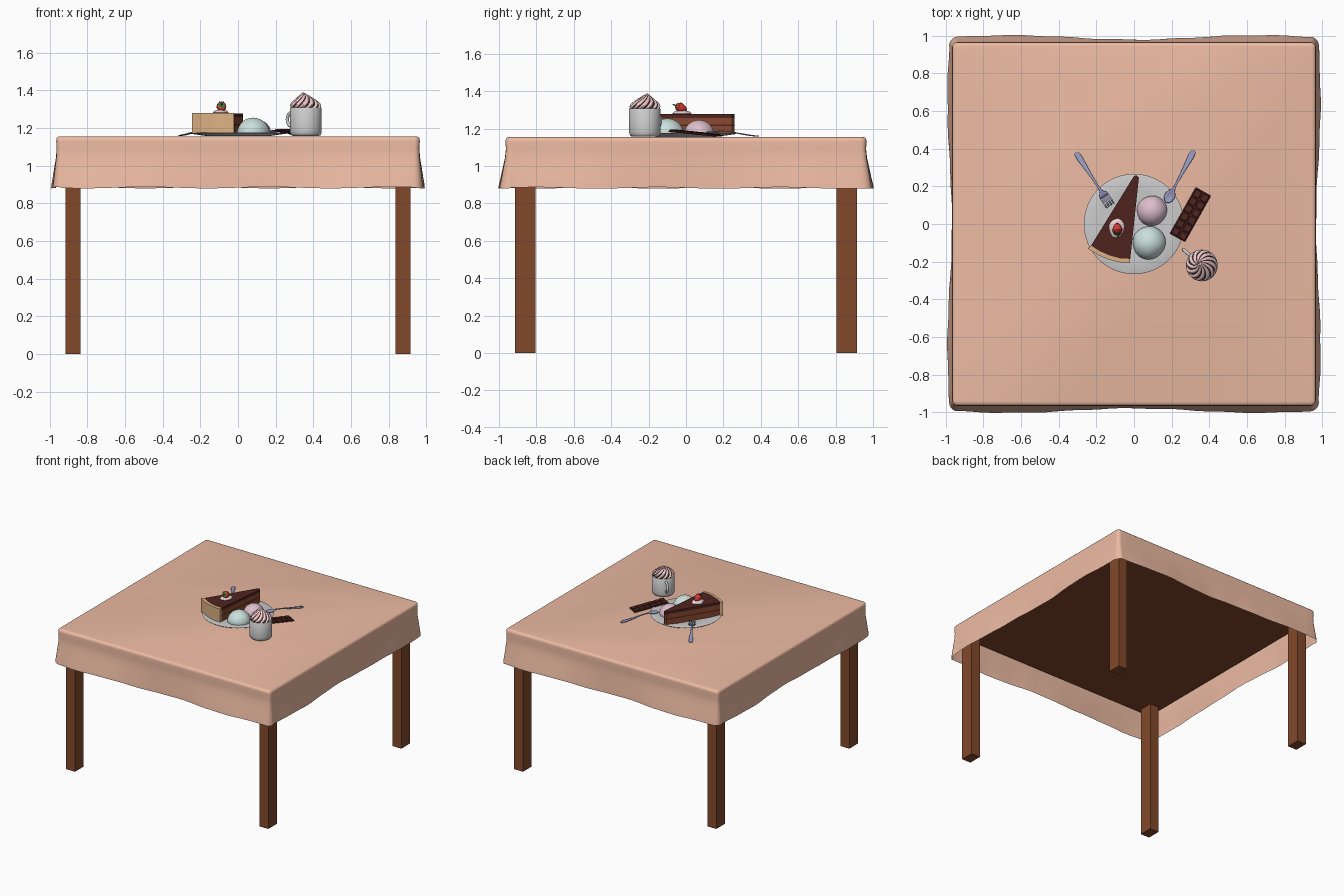
import bpy, bmesh
from math import sin, cos, pi, radians
from mathutils import Vector, Matrix

if "Cube" in bpy.data.objects:
    bpy.data.objects.remove(bpy.data.objects["Cube"])


def mat(name, hexcol):
    def lin(i):
        c = int(hexcol[i:i + 2], 16) / 255
        return c / 12.92 if c < 0.04 else ((c + 0.055) / 1.055) ** 2.4
    m = bpy.data.materials.new(name)
    m.diffuse_color = (lin(0), lin(2), lin(4), 1)
    m.use_nodes = True
    m.node_tree.nodes["Principled BSDF"].inputs["Base Color"].default_value = m.diffuse_color
    return m


WOOD, CLOTH = mat("wood", "82492B"), mat("cloth", "EDBBA3")
CHOC, SPONGE, CRUST = mat("chocolate", "4E241F"), mat("sponge", "8A4A30"), mat("crust", "DDB284")
PINK, MINT, CREAM = mat("pink_ice", "DDBFCB"), mat("mint_ice", "CBE0DC"), mat("cream", "EBCFD2")
RED, GREEN, STEEL = mat("berry", "D23A34"), mat("leaf", "2F7A35"), mat("steel", "9A9CC4")


def make(name, bm, mats=None, smooth=True):
    bmesh.ops.recalc_face_normals(bm, faces=bm.faces)
    me = bpy.data.meshes.new(name)
    bm.to_mesh(me)
    bm.free()
    ob = bpy.data.objects.new(name, me)
    bpy.context.collection.objects.link(ob)
    for m in (mats if isinstance(mats, list) else [mats] if mats else []):
        me.materials.append(m)
    if smooth:
        bpy.ops.object.select_all(action='DESELECT')
        ob.select_set(True)
        bpy.context.view_layer.objects.active = ob
        bpy.ops.object.shade_smooth_by_angle(angle=radians(40))
    return ob


def box(bm, lo, hi, mtx=Matrix()):
    lo, hi = Vector(lo), Vector(hi)
    bmesh.ops.create_cube(bm, size=1, matrix=mtx @ Matrix.Translation((lo + hi) / 2)
                          @ Matrix.Diagonal((*(hi - lo), 1)))


def lathe(name, prof, m, mtx, n=40, bump=0):
    bm = bmesh.new()
    rings = [[bm.verts.new(mtx @ Vector((r * (1 + bump * sin(3 * a + 40 * z)) * cos(a),
                                         r * (1 + bump * sin(2 * a - 30 * z)) * sin(a), z)))
              for a in (2 * pi * i / n for i in range(n))] for r, z in prof]
    for p, q in zip(rings, rings[1:]):
        for i in range(n):
            bm.faces.new((p[i], p[(i + 1) % n], q[(i + 1) % n], q[i]))
    bmesh.ops.remove_doubles(bm, verts=bm.verts, dist=1e-5)
    return make(name, bm, m)


def prism(name, pts, z0, z1, m):
    bm = bmesh.new()
    f = bm.faces.new([bm.verts.new((x, y, z0)) for x, y in pts])
    r = bmesh.ops.extrude_face_region(bm, geom=[f])
    bmesh.ops.translate(bm, vec=(0, 0, z1 - z0), verts=[v for v in r["geom"] if isinstance(v, bmesh.types.BMVert)])
    bm.faces.ensure_lookup_table()
    return make(name, bm, m, False)


# Table top and legs
bm = bmesh.new()
box(bm, (-.95, -.95, 1.08), (.95, .95, 1.145))
make("table_top", bm, WOOD, False)
for sx, nx in ((-1, "left"), (1, "right")):
    for sy, ny in ((-1, "front"), (1, "back")):
        bm = bmesh.new()
        box(bm, (sx * .875 - .04, sy * .86 - .055, 0), (sx * .875 + .04, sy * .86 + .055, 1.09))
        make(f"{ny}_{nx}_leg", bm, WOOD, False)

# Tablecloth: rounded square rings flaring into a wavy hem
H, R, N = .955, .02, 28
loop = []
for k in range(4):
    rot = Matrix.Rotation(k * pi / 2, 2)
    for i in range(N):
        u = -1 + 2 * i / N
        loop.append((rot @ Vector((H, u * (H - R))), rot @ Vector((1, 0)), u))
    for i in range(6):
        a = pi / 2 * i / 6
        n = Vector((cos(a), sin(a)))
        loop.append((rot @ (Vector((H - R, H - R)) + n * R), rot @ n, 1))
bm = bmesh.new()
rings = []
for z, off, w in ((1.155, -.012, 0), (1.152, .001, 0), (1.144, .008, 0), (1.13, .01, 0), (1.09, .006, .05),
                  (1.04, .006, .2), (.99, .008, .45), (.94, .009, .7), (.905, .01, .9), (.883, .01, 1)):
    ring = []
    for p, n, u in loop:
        wave = .013 - .012 * cos(pi * u / .7) + .002 * sin(21 * u) + .012 * n.y ** 2
        q = p + n * (off + w * wave)
        ring.append(bm.verts.new((q.x, q.y, z + .004 * w * sin(9 * u + 3 * n.x))))
    rings.append(ring)
bm.faces.new(rings[0])
for p, q in zip(rings, rings[1:]):
    for i in range(len(p)):
        j = (i + 1) % len(p)
        bm.faces.new((p[i], p[j], q[j], q[i]))
make("tablecloth", bm, CLOTH)

# Plate
lathe("plate", [(0, 1.156), (.16, 1.156), (.262, 1.170), (.266, 1.174), (.262, 1.176), (.18, 1.168), (0, 1.168)],
      None, Matrix(), 64)

# Cake slice in layers with a crust at the wide end
inner = [(-.02, -.185), (-.075, -.182), (-.13, -.167), (-.18, -.145), (-.228, -.115)]
outer = [(-.02, -.207), (-.078, -.203), (-.137, -.188), (-.19, -.165), (-.245, -.130)]
wedge = [(0, .255), (.015, .258), (.026, .247)] + inner
for name, z0, z1, m in (("lower_sponge", 1.169, 1.213, SPONGE), ("filling", 1.213, 1.221, CHOC),
                        ("upper_sponge", 1.221, 1.257, SPONGE), ("icing", 1.257, 1.277, CHOC)):
    prism("cake_" + name, wedge, z0, z1, m)
prism("cake_crust", inner + outer[::-1], 1.169, 1.279, CRUST)

# Cream dollop, strawberry and its leaves
lathe("cake_cream", [(0, 0), (.042, 0), (.046, .006), (.038, .014), (.02, .02), (0, .022)], CREAM,
      Matrix.Translation((-.092, -.022, 1.276)) @ Matrix.Diagonal((.9, 1.1, 1, 1)), 24, .06)
axis = Vector((.05, -.9, .4)).normalized()
tilt = Matrix.Translation((-.09, .004, 1.297)) @ axis.to_track_quat('Z', 'Y').to_matrix().to_4x4()
lathe("strawberry", [(0, 0), (.009, .003), (.019, .017), (.026, .036), (.025, .048), (.016, .057), (0, .06)],
      RED, tilt, 24)
bm = bmesh.new()
for i in range(6):
    a = i * pi / 3
    v = [bm.verts.new(tilt @ Vector(c)) for c in (
        (0, 0, .061), (.012 * cos(a - .5), .012 * sin(a - .5), .064),
        (.026 * cos(a), .026 * sin(a), .058), (.012 * cos(a + .5), .012 * sin(a + .5), .064))]
    bm.faces.new(v)
bmesh.ops.create_cone(bm, segments=8, cap_ends=True, radius1=.004, radius2=.003, depth=.022,
                      matrix=tilt @ Matrix.Translation((0, 0, .07)))
make("strawberry_leaves", bm, GREEN)

# Ice cream scoops
for name, x, y, r, m in (("pink_scoop", .095, .07, .08, PINK), ("mint_scoop", .08, -.1, .088, MINT)):
    prof = [(r * .97, 0)] + [(r * cos(t), r * sin(t)) for t in (pi / 2 * i / 12 for i in range(1, 13))]
    lathe(name, [(0, 0)] + prof, m, Matrix.Translation((x, y, 1.166)), 32, .025)


# Cutlery: strips of (distance, half width, height, dish depth) along a direction
def cutlery(name, start, end, rows, tines=False):
    d = (Vector(end) - Vector(start)).to_3d().normalized()
    side = Vector((-d.y, d.x, 0))
    o = Vector((*start, 0))
    bm = bmesh.new()
    grid = [[bm.verts.new(o + d * s + side * w * t + Vector((0, 0, z - dip * (1 - t * t))))
             for t in (-1, -.5, 0, .5, 1)] for s, w, z, dip in rows]
    for p, q in zip(grid, grid[1:]):
        for i in range(4):
            bm.faces.new((p[i], p[i + 1], q[i + 1], q[i]))
    if tines:
        s0, w0, z0, _ = rows[-1]
        for i in range(4):
            c = (i - 1.5) * w0 * .56
            pts = [(s0 - .001, z0), (s0 + .03, z0 - .004), (s0 + .058, z0 + .001)]
            edge = [[bm.verts.new(o + d * s + side * (c + e) + Vector((0, 0, z))) for e in (-.0035, .0035)]
                    for s, z in pts]
            for p, q in zip(edge, edge[1:]):
                bm.faces.new((p[0], p[1], q[1], q[0]))
    ob = make(name, bm, STEEL)
    mod = ob.modifiers.new("thickness", 'SOLIDIFY')
    mod.thickness, mod.offset = .004, 0


handle = [(0, .006, 1.160, 0), (.006, .012, 1.160, 0), (.03, .016, 1.162, 0), (.07, .013, 1.167, 0),
          (.12, .009, 1.175, 0), (.17, .006, 1.183, 0), (.215, .006, 1.187, 0)]
cutlery("fork", (-.308, .38), (-.125, .097), handle + [
    (.245, .008, 1.184, 0), (.262, .022, 1.180, .002), (.279, .026, 1.177, .001)], True)
cutlery("spoon", (.318, .388), (.172, .115), handle + [
    (.235, .010, 1.187, .002), (.25, .021, 1.186, .005), (.268, .027, 1.185, .009),
    (.288, .025, 1.184, .008), (.303, .016, 1.184, .004), (.31, .004, 1.184, 0)])

# Chocolate bar leaning on the plate rim
a, b = Vector((.230, -.073, 1.182)), Vector((.368, .172, 1.158))
ux = (b - a).normalized()
uy = Vector((-ux.y, ux.x, 0)).normalized()
frame = Matrix.Translation(a) @ Matrix((ux, uy, ux.cross(uy))).transposed().to_4x4()
bm = bmesh.new()
box(bm, (0, -.046, 0), (.282, .046, .007), frame)
for i in range(6):
    for j in (-1, 0):
        box(bm, (.004 + i * .046, .003 + j * .045, .005), (.044 + i * .046, .042 + j * .045, .013), frame)
bar = make("chocolate_bar", bm, CHOC, False)
bev = bar.modifiers.new("bevel", 'BEVEL')
bev.width, bev.segments = .003, 1

# Mug with handle
C = Vector((.36, -.22, 0))
lathe("mug", [(0, 1.157), (.068, 1.157), (.077, 1.161), (.083, 1.172), (.084, 1.19), (.084, 1.303), (.081, 1.307),
              (.076, 1.303), (.075, 1.28), (0, 1.28)], None, Matrix.Translation(C))
cu = bpy.data.curves.new("mug_handle", 'CURVE')
cu.dimensions, cu.bevel_depth, cu.bevel_resolution, cu.use_fill_caps = '3D', .009, 3, True
sp = cu.splines.new('POLY')
sp.points.add(16)
for i, p in enumerate(sp.points):
    t = -pi / 2 + pi * i / 16
    r = .08 + .049 * max(cos(t), 0) ** .6
    p.co = (C.x - .76 * r, C.y + .65 * r, 1.245 + .037 * sin(t), 1)
ob = bpy.data.objects.new("mug_handle", cu)
bpy.context.collection.objects.link(ob)

# Striped whipped swirl
bm = bmesh.new()
K, S = 12, 6
rings = []
for j, (r, z) in enumerate(((.072, 1.295), (.082, 1.309), (.083, 1.318), (.076, 1.332), (.062, 1.346), (.046, 1.358),
                            (.031, 1.368), (.017, 1.378), (.002, 1.388))):
    c = C + Vector((-.015, .012, 0)) * (j / 8) ** 2
    rings.append([bm.verts.new((c.x + rr * cos(t), c.y + rr * sin(t), z)) for rr, t in (
        (r * (.94 + .07 * cos(2 * pi * i / S)), 2 * pi * i / (K * S) + j * .17) for i in range(K * S))])
for p, q in zip(rings, rings[1:]):
    for i in range(K * S):
        k = (i + 1) % (K * S)
        f = bm.faces.new((p[i], p[k], q[k], q[i]))
        f.material_index = 1 if i % S in (2, 3) else 0
bm.faces.new(rings[-1])
make("whipped_swirl", bm, [CREAM, CHOC])
